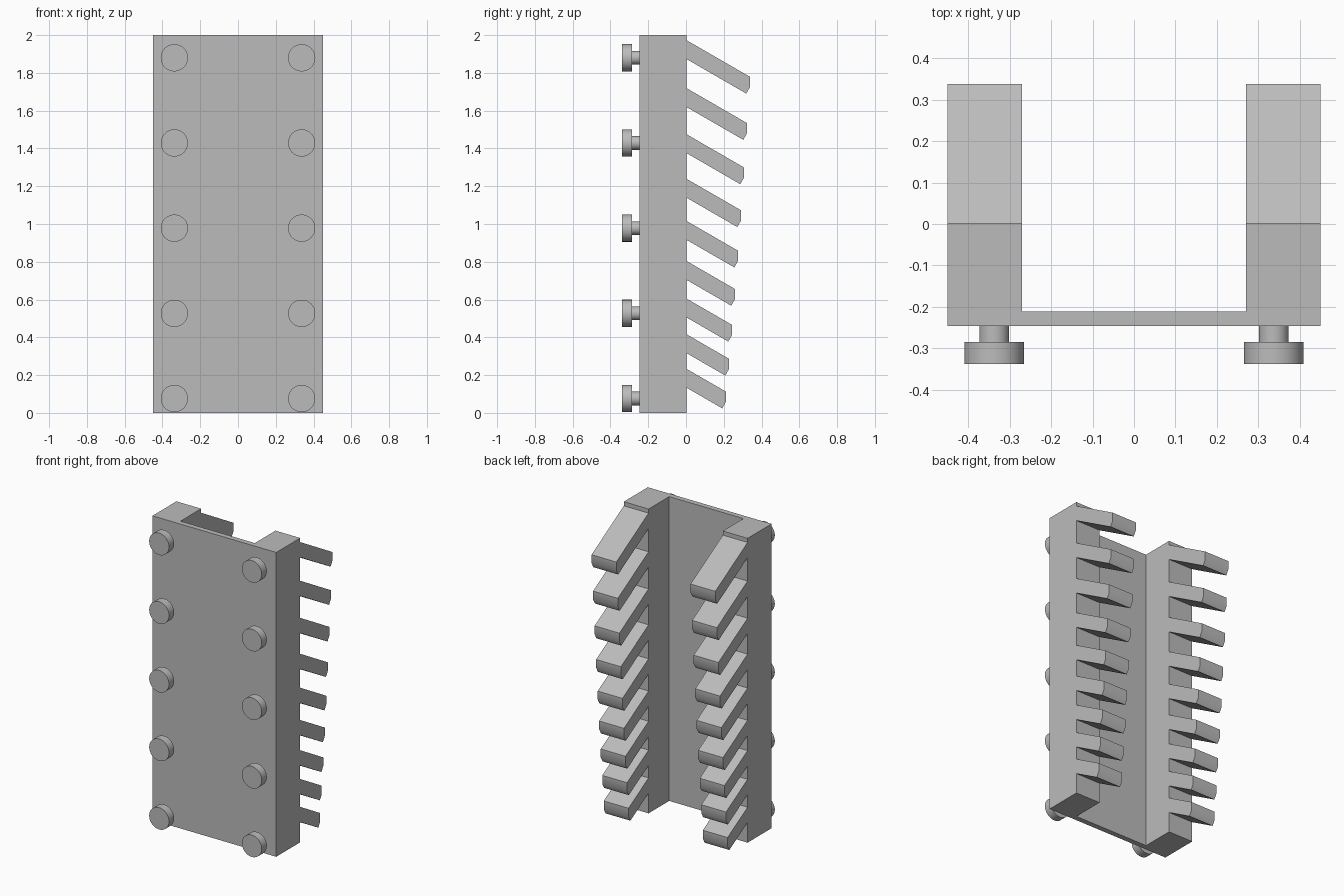
import bpy, bmesh, math
from mathutils import Matrix, Vector

cube = bpy.data.objects.get("Cube")
if cube:
    bpy.data.objects.remove(cube, do_unlink=True)

grey = bpy.data.materials.new("plain grey")
grey.use_nodes = True
colour = (0.5, 0.5, 0.5, 1)
grey.diffuse_color = colour
grey.node_tree.nodes["Principled BSDF"].inputs["Base Color"].default_value = colour

HALF, INNER, HEIGHT = 0.45, 0.27, 2.0
FRONT, BACK = -0.246, 0.003
SLOPE = math.tan(math.radians(30))


def finish(name, bm, smooth=None):
    bmesh.ops.recalc_face_normals(bm, faces=bm.faces)
    mesh = bpy.data.meshes.new(name)
    bm.to_mesh(mesh)
    bm.free()
    mesh.materials.append(grey)
    obj = bpy.data.objects.new(name, mesh)
    bpy.context.collection.objects.link(obj)
    if smooth:
        bpy.ops.object.select_all(action='DESELECT')
        obj.select_set(True)
        bpy.context.view_layer.objects.active = obj
        bpy.ops.object.shade_smooth_by_angle(angle=math.radians(smooth))
    return obj


def prism(name, points, offset, smooth=None):
    """Extrude a closed outline along the offset vector."""
    bm = bmesh.new()
    face = bm.faces.new([bm.verts.new(p) for p in points])
    moved = bmesh.ops.extrude_face_region(bm, geom=[face], use_keep_orig=True)["geom"]
    verts = [v for v in moved if isinstance(v, bmesh.types.BMVert)]
    bmesh.ops.translate(bm, verts=verts, vec=Vector(offset))
    return finish(name, bm, smooth)


# Channel-shaped body: thin front plate with two side columns
web = -0.211
half_outline = [(HALF, FRONT), (HALF, BACK), (INNER, BACK), (INNER, web)]
outline = half_outline + [(-x, y) for x, y in reversed(half_outline)]
prism("channel_body", [(x, y, 0) for x, y in outline], (0, 0, HEIGHT))

# Downward sloping teeth, shorter towards the bottom
tooth_tops = [1.973, 1.719, 1.475, 1.239, 1.016, 0.804, 0.605, 0.416, 0.233]
THICK = 0.1
for side, x in (("right", -HALF), ("left", INNER)):
    for i, top in enumerate(tooth_tops):
        end = 0.338 - 0.0159 * i
        nick = end - 0.019
        profile = [
            (BACK, top),
            (end, top - SLOPE * (end - BACK)),
            (end, top - THICK - SLOPE * (nick - BACK) + 0.033),
            (nick, top - THICK - SLOPE * (nick - BACK)),
            (BACK, top - THICK),
        ]
        prism(f"{side}_tooth_{i + 1}", [(x, y, z) for y, z in profile],
              (HALF - INNER, 0, 0), 35)

# Round-headed pegs on the front
for side, x in (("right", -0.337), ("left", 0.337)):
    for i in range(5):
        bm = bmesh.new()
        for radius, y0, y1 in ((0.072, -0.338, -0.285), (0.036, -0.285, FRONT)):
            place = Matrix.Translation((x, (y0 + y1) / 2, 0.076 + 0.451 * i))
            bmesh.ops.create_cone(bm, cap_ends=True, segments=48, radius1=radius,
                                  radius2=radius, depth=y1 - y0,
                                  matrix=place @ Matrix.Rotation(math.pi / 2, 4, 'X'))
        finish(f"{side}_peg_{i + 1}", bm, 30)
